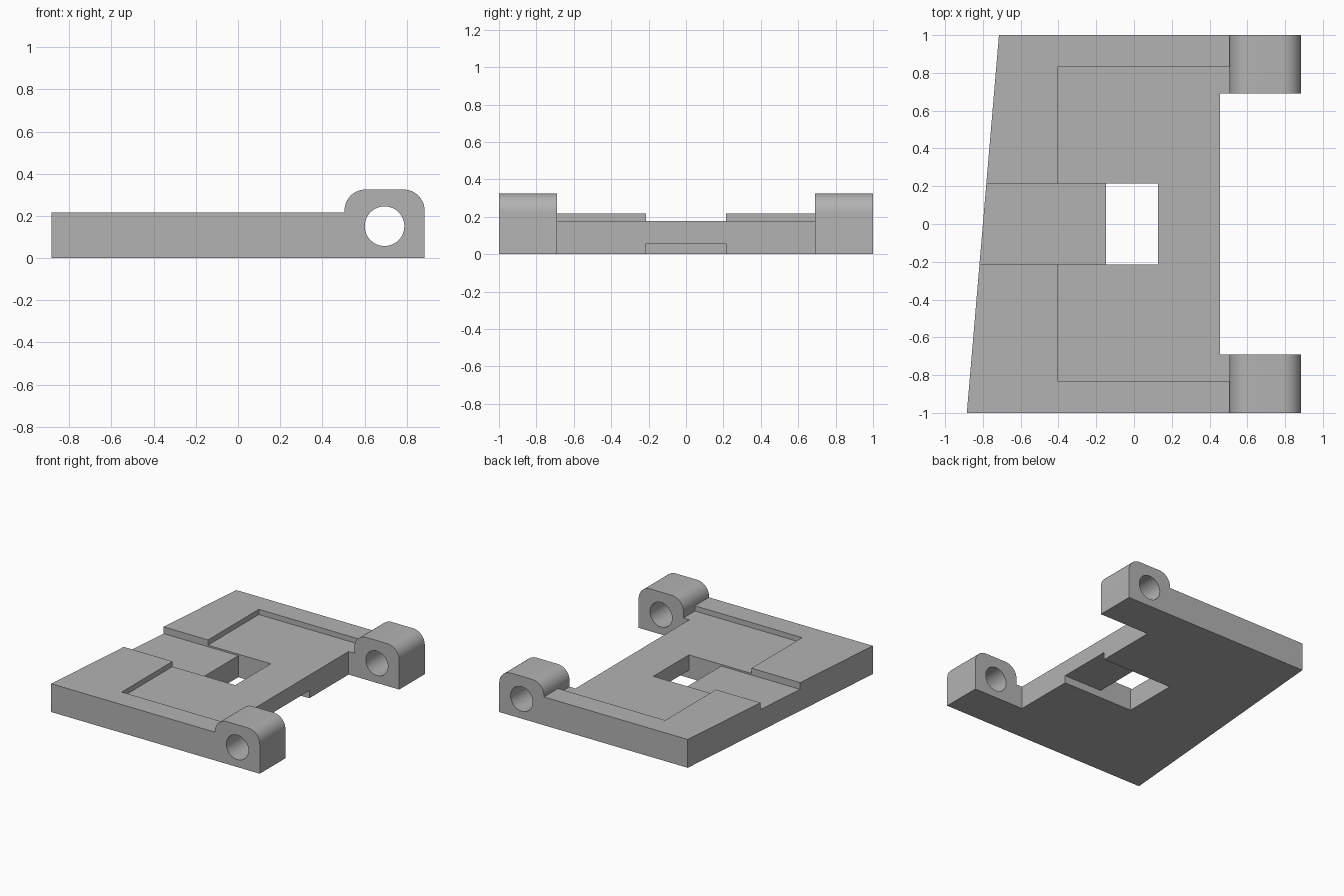
import bpy
import bmesh
from math import sin, cos, pi, radians
from mathutils import Vector

cube = bpy.data.objects.get("Cube")
if cube:
    bpy.data.objects.remove(cube, do_unlink=True)

grey = bpy.data.materials.new("plain grey")
grey.use_nodes = True
grey.diffuse_color = (0.45, 0.45, 0.45, 1)
grey.node_tree.nodes["Principled BSDF"].inputs["Base Color"].default_value = grey.diffuse_color


def prism(name, corners, direction):
    """Solid made by extruding a closed outline along a direction."""
    bm = bmesh.new()
    face = bm.faces.new([bm.verts.new(c) for c in corners])
    swept = bmesh.ops.extrude_face_region(bm, geom=[face])["geom"]
    moved = [g for g in swept if isinstance(g, bmesh.types.BMVert)]
    bmesh.ops.translate(bm, verts=moved, vec=Vector(direction))
    bmesh.ops.recalc_face_normals(bm, faces=bm.faces[:])
    mesh = bpy.data.meshes.new(name)
    bm.to_mesh(mesh)
    bm.free()
    mesh.materials.append(grey)
    obj = bpy.data.objects.new(name, mesh)
    bpy.context.collection.objects.link(obj)
    return obj


def box(name, x0, x1, half_width, z0, z1):
    w = half_width
    outline = [(x0, -w, z0), (x1, -w, z0), (x1, w, z0), (x0, w, z0)]
    return prism(name, outline, (0, 0, z1 - z0))


def arc(cx, cz, r, start, end, steps, y):
    angles = [start + (end - start) * i / steps for i in range(steps + 1)]
    return [(cx + r * cos(a), y, cz + r * sin(a)) for a in angles]


def cut(body, cutter):
    cutter.hide_render = True
    mod = body.modifiers.new("cut", "BOOLEAN")
    mod.operation = "DIFFERENCE"
    mod.solver = "EXACT"
    mod.object = cutter
    bpy.context.view_layer.objects.active = body
    bpy.ops.object.modifier_apply(modifier=mod.name)
    bpy.data.objects.remove(cutter, do_unlink=True)


TOP, LEFT, RIGHT, LUG = 0.217, -0.885, 0.885, 0.505
SLOT = 0.215

# Plate and rounded hinge lugs share one side profile swept across the width
profile = [(LEFT, -1, 0), (RIGHT, -1, 0)]
profile += arc(0.785, 0.225, 0.1, 0, pi / 2, 12, -1)
profile += arc(0.605, 0.225, 0.1, pi / 2, pi, 12, -1)
profile += [(LUG, -1, TOP), (LEFT, -1, TOP)]
plate = prism("hinge_plate", profile, (0, 2, 0))

# Gap that leaves a lug at each end
cut(plate, box("lug_gap", 0.455, 1.2, 0.69, -0.2, 0.6))

# Slanted edge opposite the lugs
slant = [(LEFT - 0.0085, -1.1, -0.2), (-0.7065, 1.1, -0.2), (-1.2, 1.1, -0.2), (-1.2, -1.1, -0.2)]
cut(plate, prism("slant_cutter", slant, (0, 0, 0.8)))

# Wide shallow recess, and the narrow channel running to the slanted edge
cut(plate, box("recess", -0.405, LUG, 0.83, 0.177, 0.5))
cut(plate, box("channel", -1.1, 0.0, SLOT, 0.165, 0.5))

# Window through the plate, and the groove beneath it
cut(plate, box("window", -0.148, 0.127, SLOT, -0.2, 0.5))
cut(plate, box("groove", 0.05, 0.6, SLOT, -0.2, 0.058))

# Pin bore through both lugs
bore = arc(0.695, 0.151, 0.094, 0, 2 * pi, 48, -1.2)[:-1]
cut(plate, prism("pin_bore", bore, (0, 2.4, 0)))

# Smooth curves, crisp edges
bpy.ops.object.select_all(action="DESELECT")
plate.select_set(True)
bpy.context.view_layer.objects.active = plate
bpy.ops.object.shade_smooth_by_angle(angle=radians(30))
